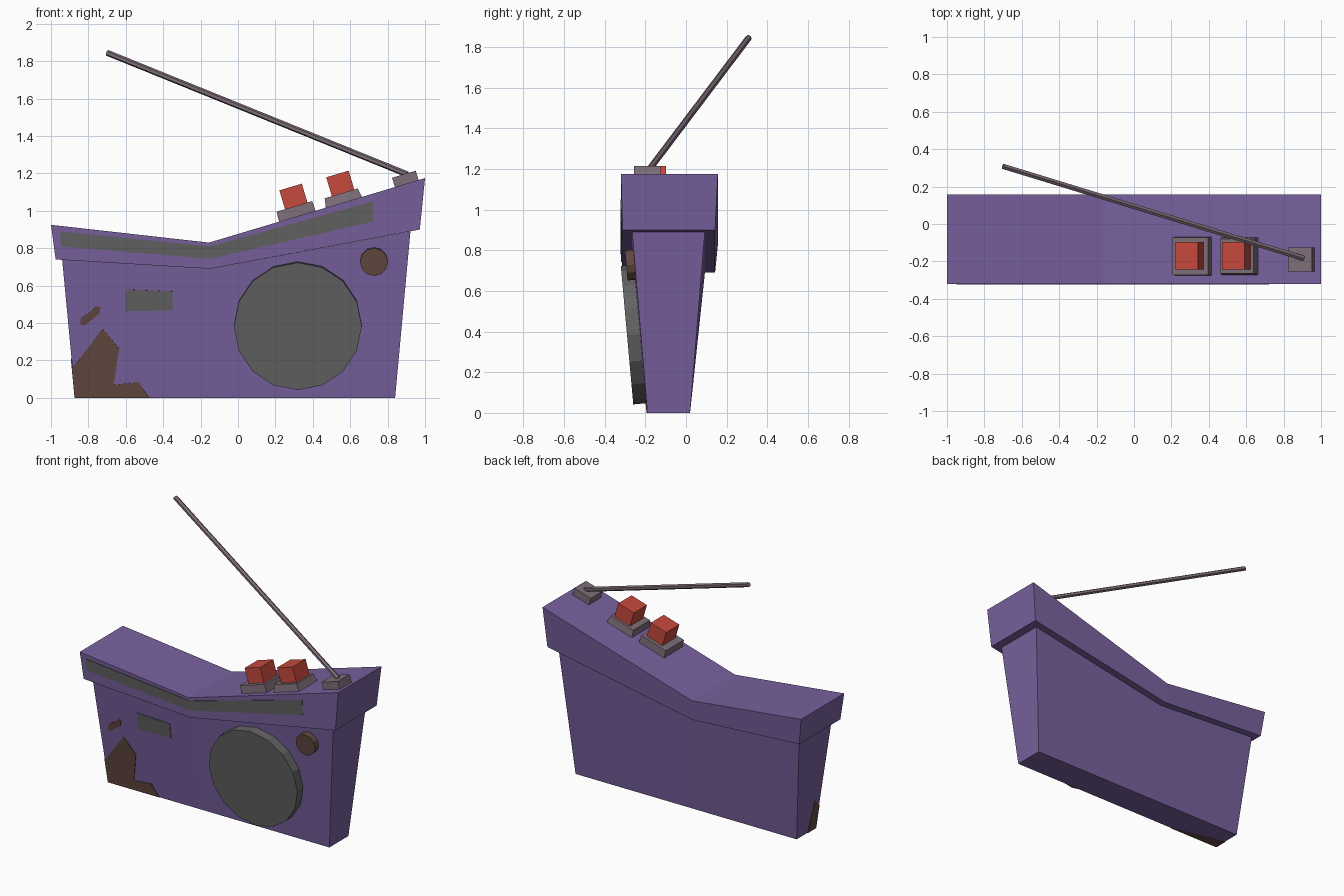
import bpy, bmesh, math
from mathutils import Vector, Matrix

if "Cube" in bpy.data.objects:
    bpy.data.objects.remove(bpy.data.objects["Cube"])


def mat(name, rgb):
    m = bpy.data.materials.new(name)
    m.diffuse_color = (*rgb, 1)
    m.use_nodes = True
    m.node_tree.nodes["Principled BSDF"].inputs["Base Color"].default_value = m.diffuse_color
    return m


PURPLE = mat("purple_plastic", (0.188, 0.119, 0.342))
GREY = mat("dark_grey", (0.122, 0.122, 0.122))
BROWN = mat("rust_brown", (0.122, 0.065, 0.050))
RED = mat("red_button", (0.56, 0.067, 0.046))
METAL = mat("dull_metal", (0.205, 0.153, 0.188))


def finish(name, bm, material):
    bmesh.ops.recalc_face_normals(bm, faces=bm.faces[:])
    me = bpy.data.meshes.new(name)
    bm.to_mesh(me)
    bm.free()
    me.materials.append(material)
    ob = bpy.data.objects.new(name, me)
    bpy.context.collection.objects.link(ob)
    return ob


def strip_solid(name, bottom, top, y_bottom, y_top, material):
    """Solid between two (x, z) polylines, each with its own depth range."""
    bm = bmesh.new()
    rings = []
    for (xb, zb), (xt, zt) in zip(bottom, top):
        rings.append([bm.verts.new(p) for p in (
            (xb, y_bottom[0], zb), (xb, y_bottom[1], zb),
            (xt, y_top[1], zt), (xt, y_top[0], zt))])
    for a, b in zip(rings, rings[1:]):
        for i in range(4):
            j = (i + 1) % 4
            bm.faces.new((a[i], a[j], b[j], b[i]))
    bm.faces.new(rings[0])
    bm.faces.new(rings[-1])
    return finish(name, bm, material)


def plate(name, points, normal, material):
    """Thin painted plate just above a surface."""
    bm = bmesh.new()
    n = Vector(normal).normalized()
    lo = [bm.verts.new(Vector(p) - n * 0.004) for p in points]
    hi = [bm.verts.new(Vector(p) + n * 0.004) for p in points]
    bm.faces.new(lo)
    bm.faces.new(hi)
    for i in range(len(lo)):
        j = (i + 1) % len(lo)
        bm.faces.new((lo[i], lo[j], hi[j], hi[i]))
    return finish(name, bm, material)


def cylinder(name, start, end, radius, sides, material):
    a, b = Vector(start), Vector(end)
    d = b - a
    bm = bmesh.new()
    m = Matrix.Translation((a + b) / 2) @ d.to_track_quat('Z', 'Y').to_matrix().to_4x4()
    bmesh.ops.create_cone(bm, cap_ends=True, segments=sides, radius1=radius,
                          radius2=radius, depth=d.length, matrix=m)
    return finish(name, bm, material)


def interp(line, x):
    for (x0, z0), (x1, z1) in zip(line, line[1:]):
        if x <= x1 or x1 == line[-1][0]:
            return z0 + (z1 - z0) * (x - x0) / (x1 - x0)


# Casing: tapered body and overhanging bent lid
BODY_BOTTOM = [(-0.87, 0), (-0.14, 0), (0.84, 0)]
BODY_TOP = [(-0.94, 0.738), (-0.15, 0.69), (0.922, 0.89)]
LID_BOTTOM = [(-0.975, 0.74), (-0.15, 0.69), (0.972, 0.90)]
LID_TOP = [(-1, 0.925), (-0.155, 0.83), (1, 1.175)]
strip_solid("body", BODY_BOTTOM, BODY_TOP, (-0.19, 0.02), (-0.265, 0.093), PURPLE)
strip_solid("lid", LID_BOTTOM, LID_TOP, (-0.312, 0.143), (-0.32, 0.157), PURPLE)


def body_front(x, z):
    return Vector((x, -0.19 - 0.075 * z / interp(BODY_TOP, x), z))


def lid_front(x, z):
    zb, zt = interp(LID_BOTTOM, x), interp(LID_TOP, x)
    return Vector((x, -0.312 - 0.008 * (z - zb) / (zt - zb), z))


FRONT = Vector((0, -1, -0.09)).normalized()

# Speaker and tuning knob
for name, x, z, r, depth, sides, m in (
        ("speaker", 0.32, 0.388, 0.342, 0.063, 16, GREY),
        ("tuning_knob", 0.727, 0.73, 0.075, 0.04, 12, BROWN)):
    p = body_front(x, z)
    cylinder(name, p - FRONT * 0.02, p + FRONT * depth, r, sides, m)

# Display window
plate("display", [body_front(*p) for p in
      ((-0.605, 0.58), (-0.35, 0.57), (-0.35, 0.468), (-0.605, 0.463))], FRONT, GREY)

# Tuning band along the lid, one piece per side of the bend
BAND = [(-0.95, 0.81, 0.89), (-0.15, 0.743, 0.81), (0.722, 0.942, 1.05)]
for side, (a, b) in zip(("left", "right"), zip(BAND, BAND[1:])):
    plate("tuning_band_" + side,
          [lid_front(a[0], a[1]), lid_front(b[0], b[1]),
           lid_front(b[0], b[2]), lid_front(a[0], a[2])], (0, -1, 0), GREY)

# Rust patches: front, small front spot, left side, underside
plate("rust_front", [body_front(*p) for p in
      ((-0.87, 0), (-0.883, 0.16), (-0.725, 0.37), (-0.635, 0.265),
       (-0.665, 0.07), (-0.53, 0.083), (-0.475, 0))], FRONT, BROWN)
plate("rust_spot", [body_front(*p) for p in
      ((-0.84, 0.425), (-0.755, 0.488), (-0.735, 0.485), (-0.74, 0.45),
       (-0.822, 0.387), (-0.842, 0.392))], FRONT, BROWN)
plate("rust_side", [(-0.87 - 0.095 * z, y, z) for y, z in
      ((-0.19, 0), (-0.206, 0.16), (-0.15, 0.21), (-0.10, 0))], (-1, 0, -0.095), BROWN)
plate("rust_underside", [(-0.87, -0.19, 0.003), (-0.475, -0.19, 0.003),
                         (-0.87, -0.10, 0.003)], (0, 0, -1), BROWN)

# Everything on top sits on the right slope of the lid
TILT = math.atan2(1.175 - 0.83, 1.155)


def slope_box(name, x, y, w, d, z0, z1, material, taper=1.0):
    base = Vector((x, y, interp(LID_TOP, x)))
    bm = bmesh.new()
    bmesh.ops.create_cube(bm, size=1)
    for v in bm.verts:
        k = taper if v.co.z > 0 else 1
        v.co = (v.co.x * w * k, v.co.y * d * k, z1 if v.co.z > 0 else z0)
    bm.transform(Matrix.Translation(base) @ Matrix.Rotation(-TILT, 4, 'Y'))
    return finish(name, bm, material)


# Two push buttons on bases, then the aerial
for i, (x, h, taper) in enumerate(((0.317, 0.055, 0.97), (0.566, 0.05, 0.9)), 1):
    slope_box(f"button_base_{i}", x, -0.172, 0.205, 0.205, -0.01, h, METAL, taper)
    slope_box(f"button_{i}", x + 0.01, -0.17, 0.125, 0.145, h - 0.01, h + 0.105, RED)
slope_box("aerial_base", 0.902, -0.19, 0.132, 0.13, -0.01, 0.052, METAL)
cylinder("aerial_rod", (0.905, -0.183, 1.195), (-0.70, 0.308, 1.845), 0.016, 6, METAL)
